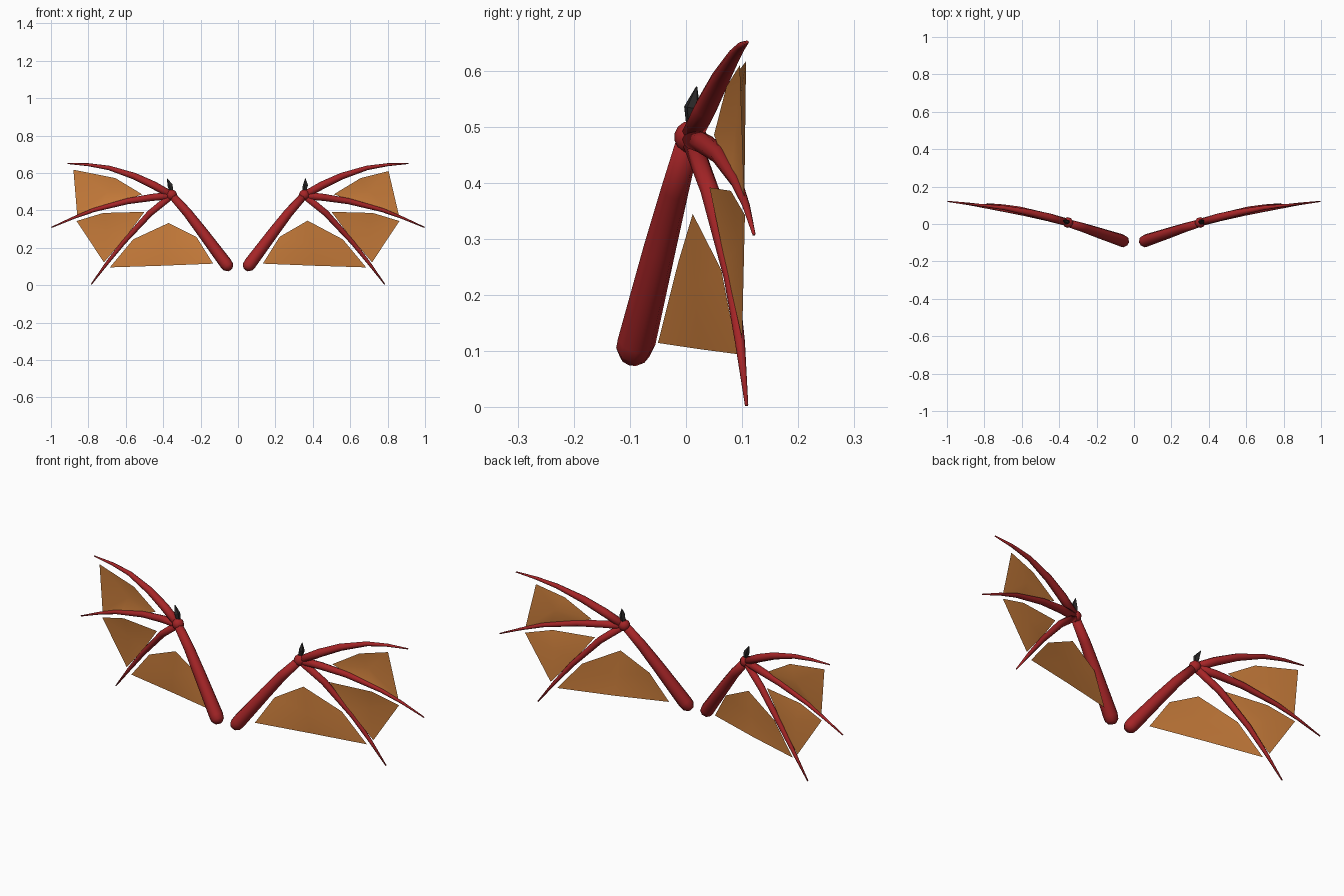
import bpy, bmesh, math
from mathutils import Vector

if "Cube" in bpy.data.objects:
    bpy.data.objects.remove(bpy.data.objects["Cube"])


def material(name, rgb):
    m = bpy.data.materials.new(name)
    m.diffuse_color = (*rgb, 1)
    m.use_nodes = True
    m.node_tree.nodes["Principled BSDF"].inputs["Base Color"].default_value = m.diffuse_color
    return m


RED = material("deep red skin", (0.38, 0.018, 0.02))
ORANGE = material("orange membrane", (0.60, 0.21, 0.045))
BLACK = material("dark claw", (0.022, 0.02, 0.02))


def finish(bm, name, mat, smooth=True):
    mesh = bpy.data.meshes.new(name)
    for f in bm.faces:
        f.smooth = smooth
    bm.to_mesh(mesh)
    bm.free()
    mesh.materials.append(mat)
    ob = bpy.data.objects.new(name, mesh)
    bpy.context.collection.objects.link(ob)
    return ob


def tube(name, stations, side, mat, sides=8, smooth=True):
    """Tapered limb through stations (x, y, z, radius)."""
    pts = [Vector((side * p[0], p[1], p[2])) for p in stations]
    bm = bmesh.new()
    rings = []
    for i, p in enumerate(pts):
        d = (pts[min(i + 1, len(pts) - 1)] - pts[max(i - 1, 0)]).normalized()
        u = d.cross(Vector((0, 1, 0))).normalized()
        v = d.cross(u)
        r = stations[i][3]
        rings.append([bm.verts.new(p + r * (u * math.cos(a) + v * math.sin(a)))
                      for a in (2 * math.pi * k / sides for k in range(sides))])
    for a, b in zip(rings, rings[1:]):
        for k in range(sides):
            n = (k + 1) % sides
            bm.faces.new((a[k], a[n], b[n], b[k]))
    bm.faces.new(rings[0])
    bm.faces.new(rings[-1])
    bmesh.ops.recalc_face_normals(bm, faces=bm.faces)
    return finish(bm, name, mat, smooth)


def sheet(name, outline, centre, side):
    """Thin folded skin: a fan of triangles around one inner point."""
    bm = bmesh.new()
    c = bm.verts.new((side * centre[0], centre[1], centre[2]))
    vs = [bm.verts.new((side * x, y, z)) for x, y, z in outline]
    for a, b in zip(vs, vs[1:] + vs[:1]):
        bm.faces.new((c, a, b) if side > 0 else (c, b, a))
    return finish(bm, name, ORANGE)


LIMBS = {
    "arm": [(0.043, -0.101, 0.085, 0.018), (0.052, -0.095, 0.098, 0.031),
            (0.066, -0.088, 0.117, 0.034), (0.19, -0.047, 0.283, 0.029),
            (0.27, -0.02, 0.387, 0.025), (0.353, 0.005, 0.48, 0.021)],
    "upper_finger": [(0.353, 0.008, 0.48, 0.02), (0.45, 0.035, 0.534, 0.021),
                     (0.555, 0.06, 0.583, 0.018), (0.69, 0.086, 0.627, 0.012),
                     (0.80, 0.099, 0.644, 0.008), (0.912, 0.109, 0.651, 0.003)],
    "middle_finger": [(0.353, 0.008, 0.48, 0.02), (0.46, 0.034, 0.469, 0.019),
                      (0.59, 0.06, 0.449, 0.016), (0.77, 0.09, 0.402, 0.011),
                      (0.88, 0.107, 0.36, 0.007), (0.997, 0.121, 0.309, 0.003)],
    "lower_finger": [(0.353, 0.008, 0.48, 0.018), (0.47, 0.043, 0.385, 0.017),
                     (0.61, 0.08, 0.232, 0.013), (0.70, 0.096, 0.118, 0.009),
                     (0.785, 0.108, 0.004, 0.003)],
}

for side, tag in ((1, "right"), (-1, "left")):
    # arm bone and the three fingers
    for part, stations in LIMBS.items():
        tube(f"{tag}_{part}", stations, side, RED)

    # wrist knuckle
    bm = bmesh.new()
    bmesh.ops.create_uvsphere(bm, u_segments=10, v_segments=7, radius=0.029)
    bmesh.ops.translate(bm, verts=bm.verts, vec=(side * 0.354, 0.008, 0.482))
    finish(bm, f"{tag}_knuckle", RED)

    # claw on the wrist
    tip_x = 0.36 if side > 0 else 0.38
    tube(f"{tag}_claw", [(0.353, 0.012, 0.495, 0.011), (0.362, 0.011, 0.535, 0.015),
                         (tip_x, 0.019, 0.572, 0.001)], side, BLACK, 5, False)

    # inner membrane between arm and lower finger
    apex_z = 0.345 if side > 0 else 0.332
    sheet(f"{tag}_inner_membrane",
          [(0.133, -0.05, 0.115), (0.405, 0.024, 0.104), (0.685, 0.092, 0.095),
           (0.56, 0.063, 0.245), (0.372, 0.012, apex_z), (0.222, -0.014, 0.258)],
          (0.39, 0.015, 0.21), side)

    # middle membrane between lower and middle fingers
    sheet(f"{tag}_middle_membrane",
          [(0.5, 0.042, 0.392), (0.60, 0.07, 0.257), (0.717, 0.1, 0.122),
           (0.863, 0.105, 0.343), (0.72, 0.08, 0.386)],
          (0.70, 0.093, 0.29), side)

    # outer membrane between middle and upper fingers
    corner = (0.805, 0.096, 0.61) if side > 0 else (0.88, 0.107, 0.617)
    sheet(f"{tag}_outer_membrane",
          [(0.513, 0.05, 0.486), (0.60, 0.062, 0.452), (0.73, 0.082, 0.424),
           (0.86, 0.104, 0.375), corner, (0.655, 0.072, 0.572)],
          (0.70, 0.088, 0.5), side)
